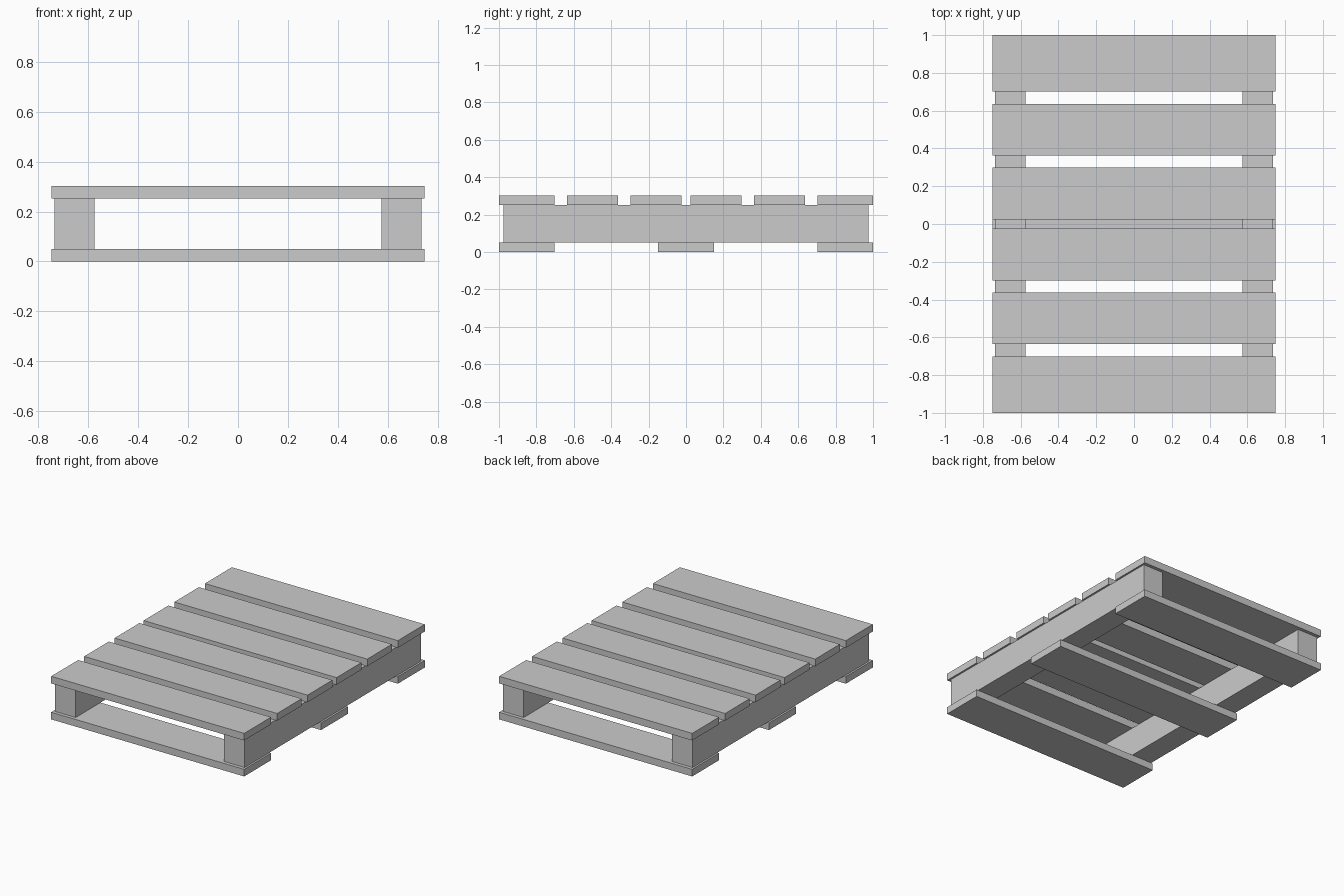
import bpy

if "Cube" in bpy.data.objects:
    bpy.data.objects.remove(bpy.data.objects["Cube"])


def board(name, x, y, z):
    """Box spanning the given (min, max) ranges."""
    lo, hi = zip(x, y, z)
    bpy.ops.mesh.primitive_cube_add(size=1, location=[(a + b) / 2 for a, b in zip(lo, hi)])
    ob = bpy.context.object
    ob.name = name
    ob.scale = [b - a for a, b in zip(lo, hi)]
    bpy.ops.object.transform_apply(location=False, rotation=False, scale=True)
    return ob


HALF_W = 0.748
WIDE = (-HALF_W, HALF_W)

# Top deck boards, mirrored front and back
for near, far in ((0.023, 0.298), (0.363, 0.635), (0.702, 1.0)):
    board("top_board", WIDE, (near, far), (0.252, 0.302))
    board("top_board", WIDE, (-far, -near), (0.252, 0.302))

# Side stringers
for side in (-1, 1):
    x = sorted((side * 0.575, side * 0.735))
    board("side_stringer", x, (-0.976, 0.976), (0.05, 0.252))

# Bottom boards
for y in (-0.851, 0, 0.851):
    board("bottom_board", WIDE, (y - 0.149, y + 0.149), (0, 0.05))
